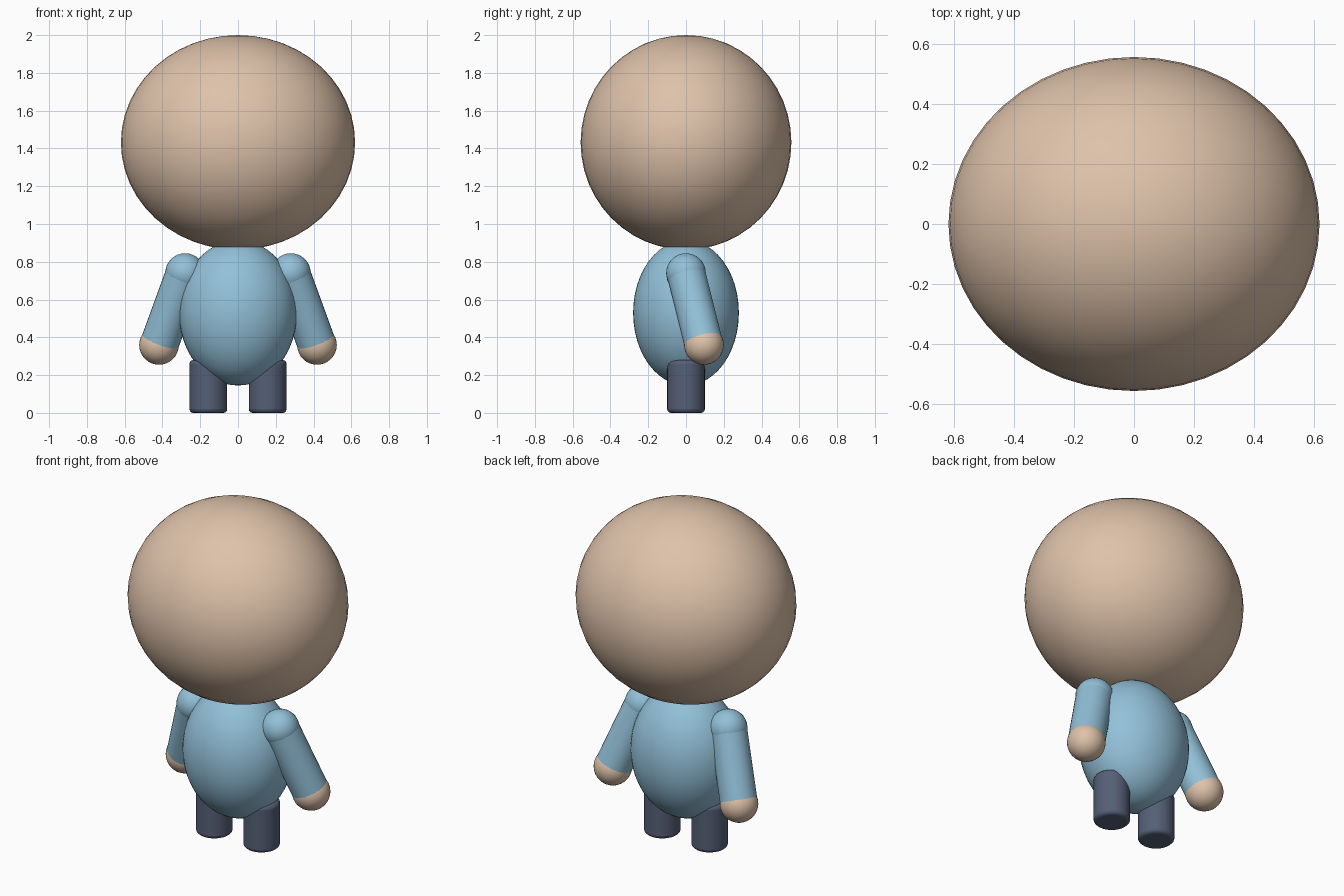
import bpy
import math
from mathutils import Vector

cube = bpy.data.objects.get("Cube")
if cube:
    bpy.data.objects.remove(cube, do_unlink=True)


def make_material(name, rgb):
    mat = bpy.data.materials.new(name)
    mat.use_nodes = True
    color = (*rgb, 1.0)
    mat.diffuse_color = color
    mat.node_tree.nodes["Principled BSDF"].inputs["Base Color"].default_value = color
    return mat


skin = make_material("skin", (0.73, 0.54, 0.40))
shirt = make_material("shirt blue", (0.29, 0.53, 0.69))
trousers = make_material("trouser navy", (0.09, 0.115, 0.18))


def ellipsoid(name, center, radii, mat, segments=32, rings=16):
    bpy.ops.mesh.primitive_uv_sphere_add(
        segments=segments, ring_count=rings, radius=1, location=center)
    obj = bpy.context.object
    obj.name = name
    obj.scale = radii
    bpy.ops.object.transform_apply(location=False, rotation=False, scale=True)
    obj.data.materials.append(mat)
    bpy.ops.object.shade_smooth()
    return obj


def rounded_cylinder(name, start, end, radius, bevel, mat):
    start, end = Vector(start), Vector(end)
    axis = end - start
    bpy.ops.mesh.primitive_cylinder_add(
        vertices=32, radius=radius, depth=axis.length, location=(start + end) / 2)
    obj = bpy.context.object
    obj.name = name
    obj.rotation_euler = axis.to_track_quat("Z", "Y").to_euler()
    obj.data.materials.append(mat)
    bpy.ops.object.shade_smooth_by_angle(angle=math.radians(40))
    mod = obj.modifiers.new("rounded rims", "BEVEL")
    mod.width = bevel
    mod.segments = 3
    mod.limit_method = "ANGLE"
    mod.angle_limit = math.radians(40)
    return obj


# Head and body
ellipsoid("head", (0, 0, 1.432), (0.62, 0.558, 0.568), skin, 48, 24)
ellipsoid("body", (0, 0, 0.53), (0.312, 0.28, 0.385), shirt, 48, 24)

# Limbs, mirrored left and right
for side, s in (("left", 1), ("right", -1)):
    shoulder = (s * 0.28, 0, 0.74)
    wrist = (s * 0.418, 0.095, 0.36)
    ellipsoid(side + "_shoulder", shoulder, (0.105,) * 3, shirt)
    rounded_cylinder(side + "_arm", shoulder, wrist, 0.102, 0.02, shirt)
    ellipsoid(side + "_hand", wrist, (0.105,) * 3, skin)
    rounded_cylinder(side + "_leg", (s * 0.157, 0, 0), (s * 0.157, 0, 0.28),
                     0.1, 0.02, trousers)
